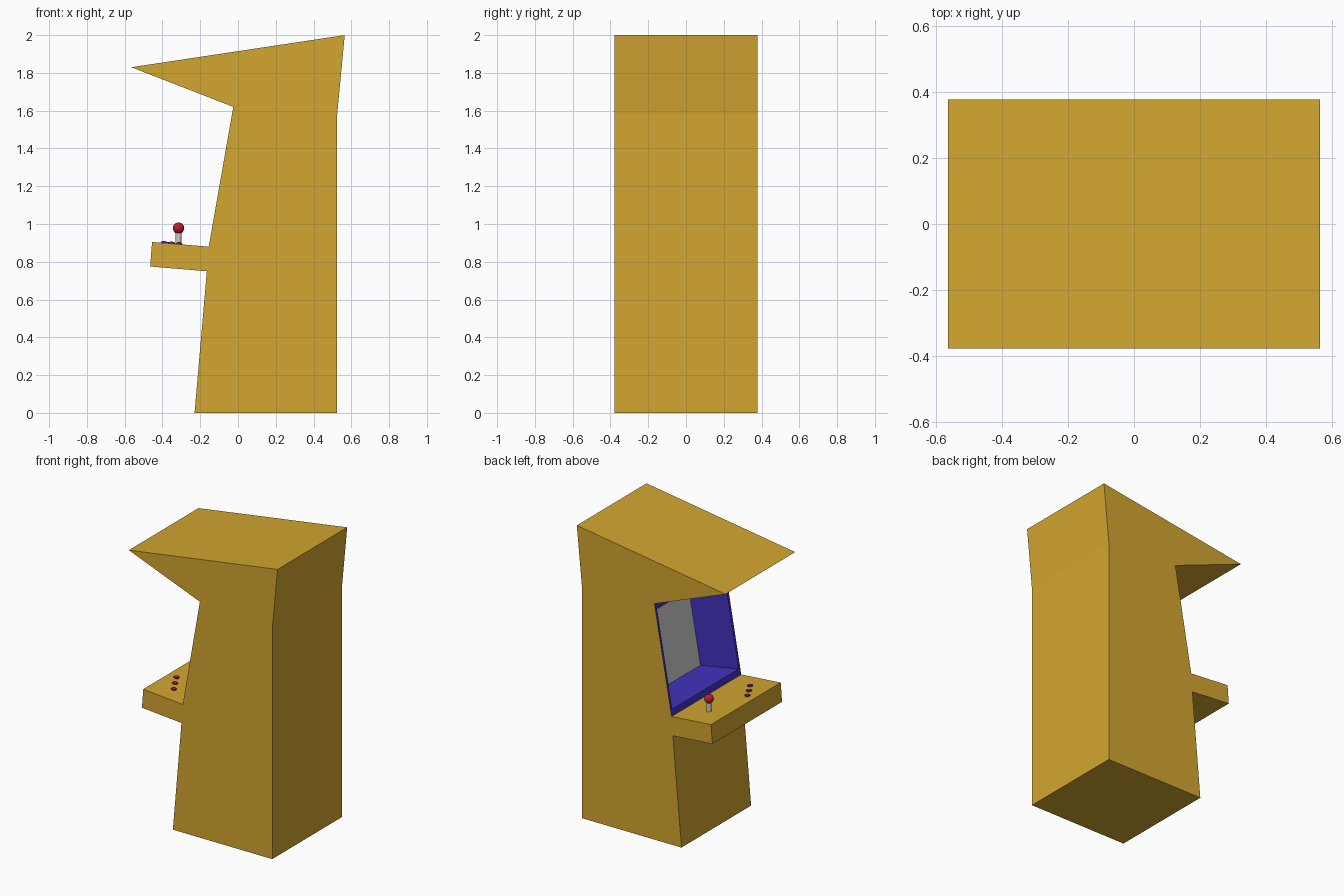
import bpy, bmesh, math
from mathutils import Vector

if "Cube" in bpy.data.objects:
    bpy.data.objects.remove(bpy.data.objects["Cube"])

HALF_W = 0.378


def material(name, rgb):
    m = bpy.data.materials.new(name)
    m.diffuse_color = (*rgb, 1)
    m.use_nodes = True
    m.node_tree.nodes["Principled BSDF"].inputs["Base Color"].default_value = m.diffuse_color
    return m


gold = material("gold_paint", (0.65, 0.38, 0.03))
blue = material("blue_bezel", (0.055, 0.032, 0.52))
red = material("red_plastic", (0.52, 0.012, 0.025))


def finish(bm, name, mats=(), smooth=False):
    mesh = bpy.data.meshes.new(name)
    bm.to_mesh(mesh)
    bm.free()
    for m in mats:
        mesh.materials.append(m)
    ob = bpy.data.objects.new(name, mesh)
    bpy.context.collection.objects.link(ob)
    if smooth:
        bpy.context.view_layer.objects.active = ob
        ob.select_set(True)
        bpy.ops.object.shade_smooth_by_angle(angle=math.radians(40))
        ob.select_set(False)
    return ob


# Cabinet side profile (x, z), extruded across the width
profile = [(-0.23, 0), (0.525, 0), (0.525, 1.58), (0.565, 2.0), (-0.565, 1.83),
           (-0.025, 1.62), (-0.155, 0.88), (-0.455, 0.905), (-0.465, 0.775), (-0.165, 0.75)]
bm = bmesh.new()
near = [bm.verts.new((x, -HALF_W, z)) for x, z in profile]
far = [bm.verts.new((x, HALF_W, z)) for x, z in profile]
n = len(profile)
bm.faces.new(near)
bm.faces.new(far[::-1])
walls = [bm.faces.new((near[i], far[i], far[(i + 1) % n], near[(i + 1) % n])) for i in range(n)]
bmesh.ops.recalc_face_normals(bm, faces=bm.faces)
bm.normal_update()

# Blue bezel and recess cut into the sloping front
screen_face = walls[5]
rim = bmesh.ops.inset_individual(bm, faces=[screen_face], thickness=0.025)["faces"]
slope = Vector((0.13, 0, 0.74)).normalized()
mid = screen_face.calc_center_median()
for v in screen_face.verts:
    v.co -= slope * math.copysign(0.025, (v.co - mid).dot(slope))
bm.normal_update()
inward = -screen_face.normal * 0.295
front_verts = list(screen_face.verts)
back_verts = [bm.verts.new(v.co + inward) for v in front_verts]
sides = []
for i in range(4):
    j = (i + 1) % 4
    sides.append(bm.faces.new((front_verts[i], front_verts[j], back_verts[j], back_verts[i])))
corners = [v.co.copy() for v in back_verts]
bm.faces.remove(screen_face)
for f in list(rim) + sides:
    if f.is_valid:
        f.material_index = 1
finish(bm, "cabinet", (gold, blue))

# Screen at the back of the recess
bm = bmesh.new()
bm.faces.new([bm.verts.new(c) for c in corners])
finish(bm, "screen")


# Control panel height and tilt
def panel_z(x):
    return 0.88 + (-0.155 - x) / 0.3 * 0.025


def cylinder(name, loc, r1, r2, depth, mats=(), tilt=0):
    b = bmesh.new()
    bmesh.ops.create_cone(b, cap_ends=True, segments=24, radius1=r1, radius2=r2, depth=depth)
    ob = finish(b, name, mats, True)
    ob.location = loc
    ob.rotation_euler.y = tilt
    return ob


def ball(name, loc, r, mats, squash=1.0):
    b = bmesh.new()
    bmesh.ops.create_uvsphere(b, u_segments=24, v_segments=14, radius=r)
    ob = finish(b, name, mats, True)
    ob.location = loc
    ob.scale.z = squash
    return ob


# Joystick
JX, JY = -0.315, 0.20
cylinder("joystick_shaft", (JX, JY, 0.925), 0.016, 0.016, 0.085)
ball("joystick_ball", (JX, JY, 0.978), 0.03, (red,))

# Buttons, each a ring with a low red cap
tilt = math.atan2(0.025, 0.3)
for i, (x, y) in enumerate([(-0.39, -0.11), (-0.352, -0.18), (-0.312, -0.25)], 1):
    z = panel_z(x)
    cylinder(f"button_ring_{i}", (x, y, z), 0.018, 0.018, 0.012, (blue,), tilt)
    ball(f"button_cap_{i}", (x, y, z + 0.005), 0.013, (red,), 0.5)
